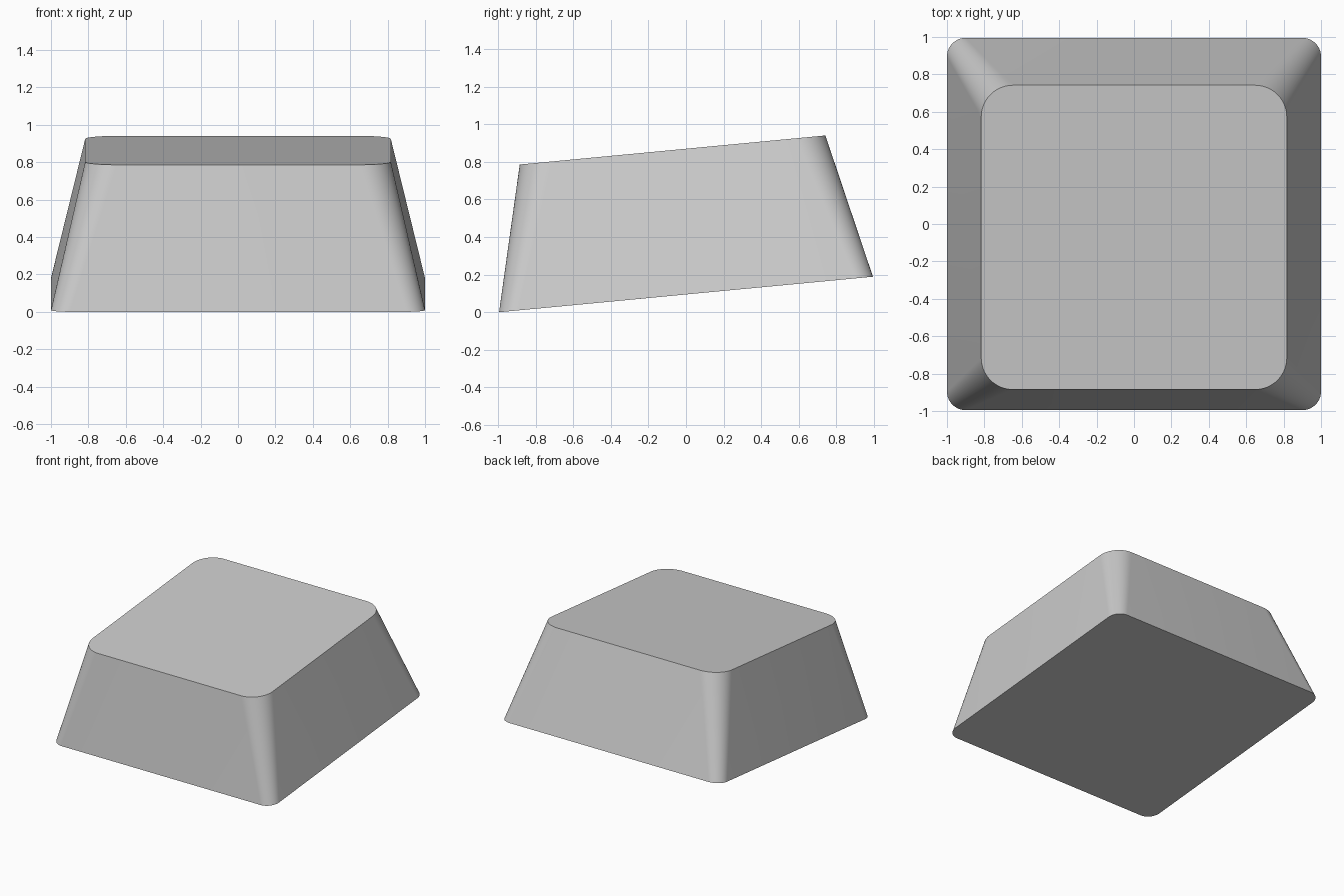
import bpy, bmesh, math

cube = bpy.data.objects.get("Cube")
if cube:
    bpy.data.objects.remove(cube, do_unlink=True)

SEGMENTS = 16      # steps per rounded corner
SLOPE = 0.095      # shared tilt of the base and the top


def rounded_outline(bm, half_x, y_front, y_back, radius, z_front):
    """Ring of vertices for a rounded rectangle on a plane rising to the back."""
    ring = []
    centres = [(half_x - radius, y_back - radius), (radius - half_x, y_back - radius),
               (radius - half_x, y_front + radius), (half_x - radius, y_front + radius)]
    for quarter, (cx, cy) in enumerate(centres):
        for step in range(SEGMENTS + 1):
            a = (quarter + step / SEGMENTS) * math.pi / 2
            x, y = cx + radius * math.cos(a), cy + radius * math.sin(a)
            ring.append(bm.verts.new((x, y, z_front + SLOPE * (y - y_front))))
    return ring


# Tapered cap body: base outline lofted to the smaller, set-forward top
bm = bmesh.new()
base = rounded_outline(bm, 1.0, -0.995, 0.995, 0.1, 0.0)
top = rounded_outline(bm, 0.817, -0.885, 0.742, 0.17, 0.786)
bm.faces.new(base[::-1])
bm.faces.new(top)
for i in range(len(base)):
    j = (i + 1) % len(base)
    side = bm.faces.new((base[i], base[j], top[j], top[i]))
    side.smooth = True

# Crisp rims around the flat base and top
for ring in (base, top):
    for i, v in enumerate(ring):
        bm.edges.get((v, ring[(i + 1) % len(ring)])).smooth = False

mesh = bpy.data.meshes.new("key_cap")
bm.to_mesh(mesh)
bm.free()
cap = bpy.data.objects.new("key_cap", mesh)
bpy.context.collection.objects.link(cap)

# Single neutral grey
grey = bpy.data.materials.new("light_grey")
grey.use_nodes = True
colour = (0.6, 0.6, 0.6, 1.0)
grey.diffuse_color = colour
grey.node_tree.nodes["Principled BSDF"].inputs["Base Color"].default_value = colour
mesh.materials.append(grey)
